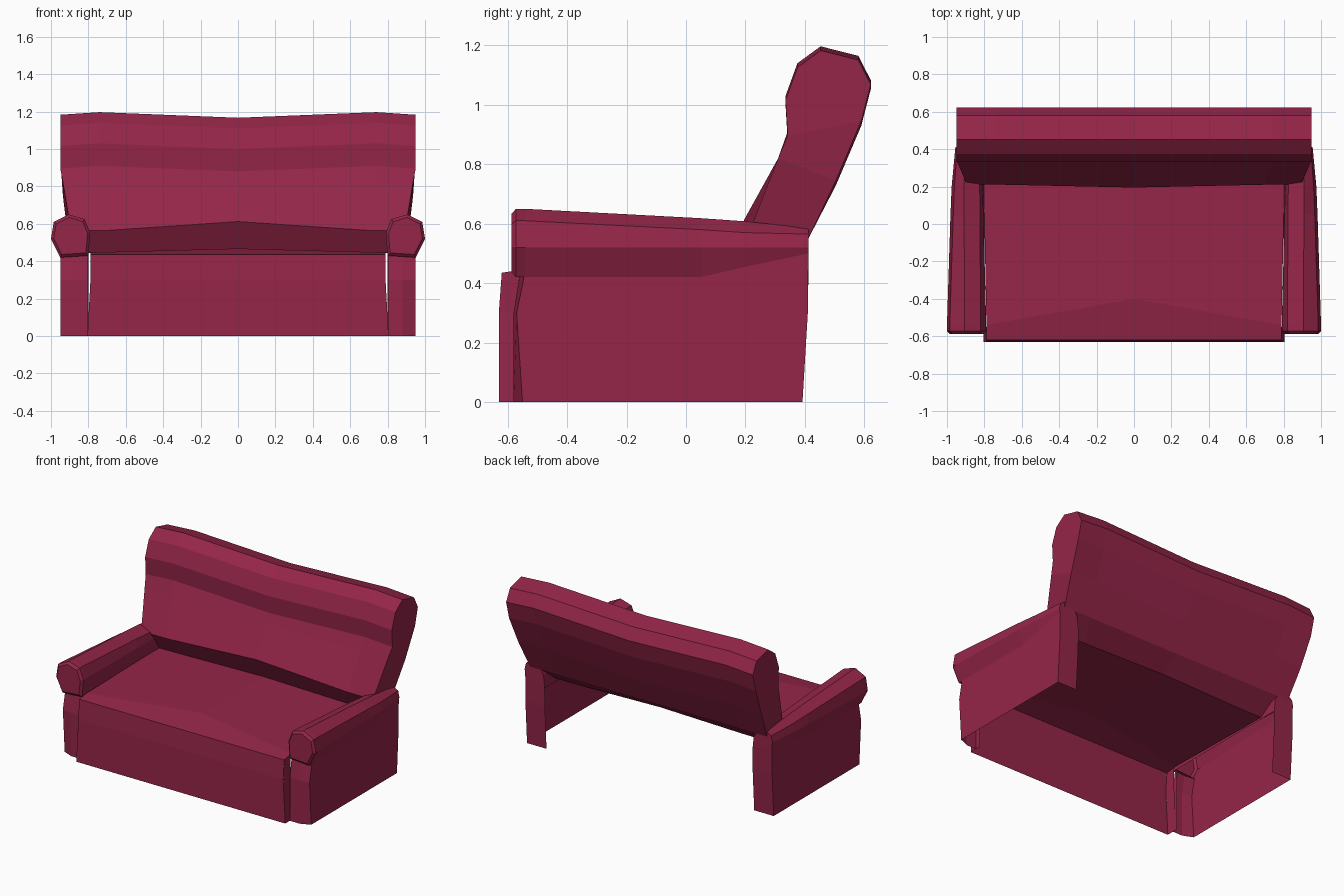
import bpy, bmesh
from mathutils import Vector

if "Cube" in bpy.data.objects:
    bpy.data.objects.remove(bpy.data.objects["Cube"])

red = bpy.data.materials.new("crimson fabric")
red.diffuse_color = (0.30, 0.019, 0.066, 1)
red.use_nodes = True
red.node_tree.nodes["Principled BSDF"].inputs["Base Color"].default_value = red.diffuse_color


def loft(name, rows, caps=(), center=(0, 0, 0), mirror=False):
    """Skin rows of points into a flat-shaded sheet, plus extra cap polygons (row, column) picks."""
    bm = bmesh.new()
    vs = [[bm.verts.new(p) for p in r] for r in rows]
    for a, b in zip(vs, vs[1:]):
        for i in range(len(a) - 1):
            bm.faces.new((a[i], a[i + 1], b[i + 1], b[i]))
    for cap in caps:
        bm.faces.new([vs[r][c] for r, c in cap])
    bmesh.ops.recalc_face_normals(bm, faces=bm.faces)
    c = Vector(center)
    # keep the sheet facing outward from its centre
    if sum(f.normal.dot(f.calc_center_median() - c) * f.calc_area() for f in bm.faces) < 0:
        bmesh.ops.reverse_faces(bm, faces=bm.faces)
    me = bpy.data.meshes.new(name)
    bm.to_mesh(me)
    bm.free()
    me.materials.append(red)
    ob = bpy.data.objects.new(name, me)
    bpy.context.collection.objects.link(ob)
    if mirror:
        ob.modifiers.new("mirror", "MIRROR")
    return ob


# seat: front apron and sitting surface in one sheet, crowned in the middle
def seat_row(x, ridge_y, ridge_z, back_z):
    w = 0.98 * x
    return [(x, -0.63, 0), (w, -0.63, 0.30), (w, -0.62, 0.435),
            (w, ridge_y, ridge_z), (x, 0.28, back_z)]


loft("seat", [seat_row(-0.805, -0.54, 0.447, 0.445), seat_row(0, -0.40, 0.468, 0.46),
              seat_row(0.805, -0.54, 0.447, 0.445)], center=(0, 0, 0.1))

# short returns beside the apron
loft("apron_side", [[(0.805, -0.63, 0), (0.789, -0.63, 0.30), (0.789, -0.62, 0.435)],
                    [(0.805, -0.55, 0), (0.789, -0.55, 0.30), (0.789, -0.55, 0.445)]],
     center=(0, -0.6, 0.2), mirror=True)

# backrest: leaning profile (y, z, narrowing) with a rolled head, dipping at the middle
PROFILE = [(0.28, 0.445, 0.86), (0.21, 0.565, 0.94), (0.31, 0.82, 0.985), (0.342, 0.91, 1),
           (0.335, 1.03, 1), (0.375, 1.14, 1), (0.453, 1.197, 1), (0.58, 1.165, 1),
           (0.622, 1.083, 1), (0.59, 0.96, 1), (0.505, 0.76, 0.985), (0.412, 0.55, 0.96)]


def back_row(x, drop, mid):
    row = []
    for i, (y, z, w) in enumerate(PROFILE):
        if mid and i < 2:
            y, z = ((0.28, 0.46), (0.195, 0.612))[i]
        elif i > 2 and i < 11:
            z -= drop
        row.append((x * w, y, z))
    return row + [row[0]]


n = len(PROFILE)
loft("backrest", [back_row(-0.95, 0.014, 0), back_row(-0.74, 0, 0), back_row(0, 0.03, 1),
                  back_row(0.74, 0, 0), back_row(0.95, 0.014, 0)],
     caps=[[(r, i) for i in idx] for r in (0, 4)
           for idx in ((3, 4, 5, 6, 7, 8, 9), (2, 3, 9, 10), (0, 1, 2, 10, 11))],
     center=(0, 0.42, 0.85))

# rolled armrests: cross-sections (x, z) at the front, at the backrest and at the rear
FRONT = [(0.80, 0.43), (0.79, 0.55), (0.82, 0.625), (0.905, 0.65), (0.985, 0.61), (1.0, 0.52), (0.95, 0.42)]
MID = [(0.80, 0.43), (0.81, 0.53), (0.825, 0.575), (0.91, 0.608), (0.96, 0.57), (0.975, 0.52), (0.95, 0.455)]
REAR = [(0.80, 0.43), (0.81, 0.52), (0.83, 0.555), (0.91, 0.585), (0.945, 0.565), (0.955, 0.52), (0.95, 0.50)]


def section(y, sec, s=1.0):
    return [(0.895 + (x - 0.895) * s, y, 0.535 + (z - 0.535) * s) for x, z in sec]


near = [((a[0] + 3 * b[0]) / 4, (a[1] + 3 * b[1]) / 4) for a, b in zip(FRONT, MID)]
near[-1] = (0.95, 0.42)
loft("armrest_roll", [section(-0.587, FRONT, 0.86), section(-0.572, FRONT), section(-0.54, FRONT),
                      section(0.05, near), section(0.20, MID), section(0.412, REAR)],
     caps=[[(0, i) for i in range(7)], [(5, i) for i in range(7)],
           [(0, 0), (0, 6), (1, 6), (1, 0)], [(1, 0), (1, 6), (2, 6), (2, 0)]],
     center=(0.895, 0, 0.5), mirror=True)


# arm base: bevelled front post, outer panel and narrow rear panel, hollow inside
def column(x, y0, y1, y2, top):
    return [(x, y0, 0), (x, y1, 0.30), (x, y2, top)]


loft("arm_base", [column(0.805, -0.54, -0.54, -0.54, 0.43), column(0.805, -0.58, -0.58, -0.56, 0.43),
                  column(0.88, -0.58, -0.58, -0.56, 0.425), column(0.95, -0.55, -0.57, -0.545, 0.42),
                  column(0.95, 0.05, 0.05, 0.05, 0.42), column(0.95, 0.20, 0.20, 0.20, 0.455),
                  column(0.95, 0.392, 0.41, 0.412, 0.50), column(0.80, 0.392, 0.41, 0.412, 0.43)],
     center=(0.86, -0.05, 0.2), mirror=True)
